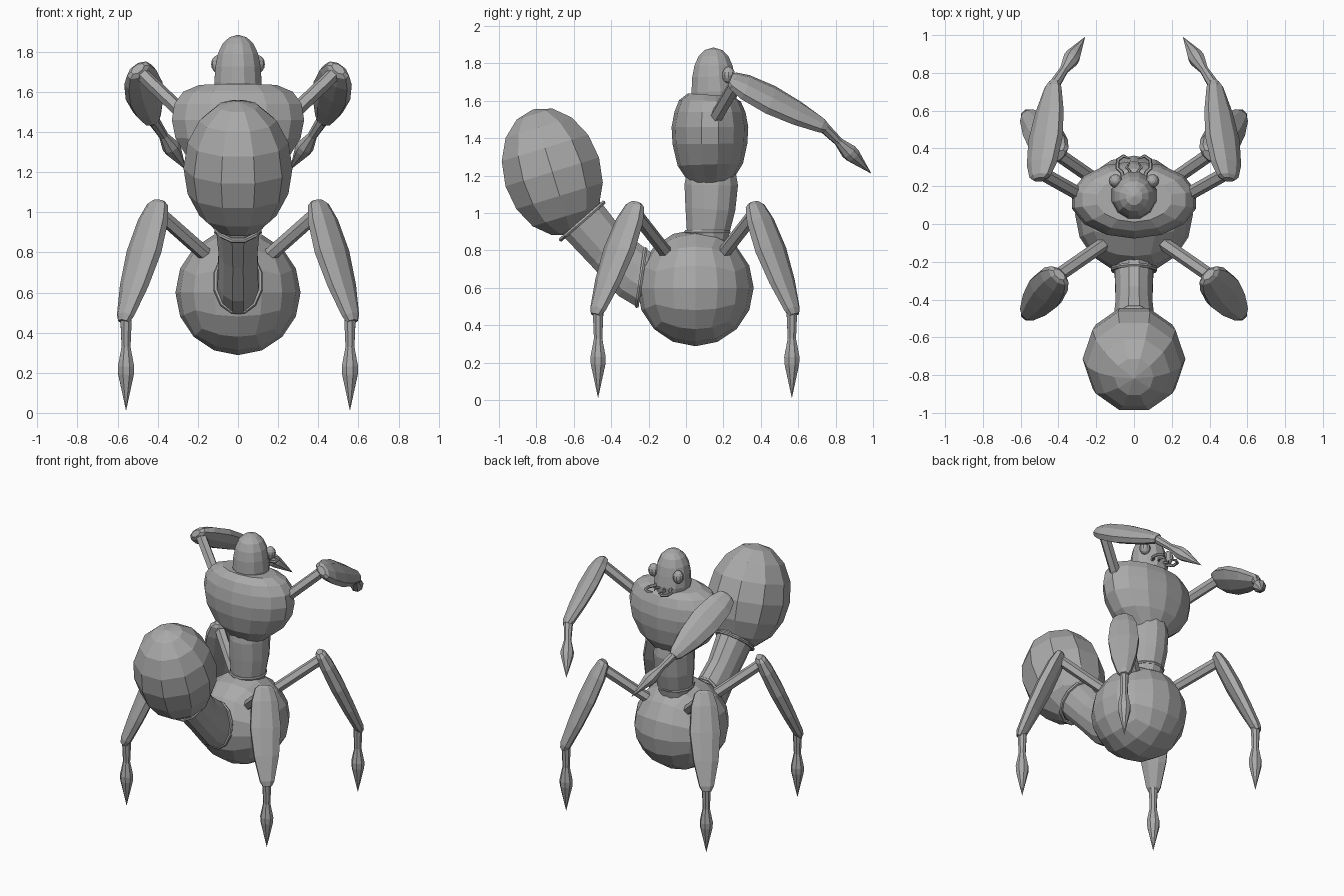
import bpy, bmesh, math
from mathutils import Vector, Matrix

if "Cube" in bpy.data.objects:
    bpy.data.objects.remove(bpy.data.objects["Cube"])

shell = bpy.data.materials.new("grey_shell")
shell.diffuse_color = (0.4, 0.4, 0.4, 1)
shell.use_nodes = True
shell.node_tree.nodes["Principled BSDF"].inputs["Base Color"].default_value = shell.diffuse_color


def finish(name, bm):
    bmesh.ops.recalc_face_normals(bm, faces=bm.faces)
    me = bpy.data.meshes.new(name)
    bm.to_mesh(me)
    bm.free()
    me.materials.append(shell)
    ob = bpy.data.objects.new(name, me)
    bpy.context.collection.objects.link(ob)
    return ob


def loft(name, path, radii, wide=(1, 0, 0), n=8, turn=0.5):
    """Skin of n-sided elliptic rings along a path; radii are (wide, thin) pairs."""
    path = [Vector(p) for p in path]
    bm, rings = bmesh.new(), []
    for i, (p, (ra, rb)) in enumerate(zip(path, radii)):
        t = (path[min(i + 1, len(path) - 1)] - path[max(i - 1, 0)]).normalized()
        u = Vector(wide)
        u = (u - t * u.dot(t)).normalized()
        v = t.cross(u)
        ang = [2 * math.pi * (k + turn) / n for k in range(n)]
        rings.append([bm.verts.new(p + u * ra * math.cos(a) + v * rb * math.sin(a)) for a in ang])
    for a, b in zip(rings, rings[1:]):
        for k in range(n):
            bm.faces.new((a[k], a[(k + 1) % n], b[(k + 1) % n], b[k]))
    bm.faces.new(rings[0])
    bm.faces.new(rings[-1])
    bmesh.ops.remove_doubles(bm, verts=bm.verts, dist=0.0005)
    return finish(name, bm)


def spindle(name, a, b, profile, wide, n=8):
    """Straight loft from a to b; profile rows are (position 0-1, wide, thin)."""
    a, b = Vector(a), Vector(b)
    return loft(name, [a.lerp(b, t) for t, _, _ in profile], [(w, h) for _, w, h in profile], wide, n)


def ball(name, center, size, segs, rings, tilt=0):
    bm = bmesh.new()
    bmesh.ops.create_uvsphere(bm, u_segments=segs, v_segments=rings, radius=1)
    turn = Matrix.Rotation(math.pi / 2, 4, 'Z')
    m = Matrix.Translation(center) @ Matrix.Rotation(tilt, 4, 'X') @ Matrix.Diagonal((*size, 1)) @ turn
    bmesh.ops.transform(bm, matrix=m, verts=bm.verts)
    return finish(name, bm)


# Lower body: a cube subdivided into a ball
bm = bmesh.new()
bmesh.ops.create_cube(bm, size=2)
bmesh.ops.subdivide_edges(bm, edges=bm.edges, cuts=3, use_grid_fill=True)
for v in bm.verts:
    q = Vector([math.tan(c * math.pi / 4) for c in v.co])
    v.co = Vector((0, 0.05, 0.6)) + q.normalized() * 0.312
finish("lower_body", bm)

# Abdomen and the stalk with a rim at each end
ball("abdomen", (0, -0.715, 1.22), (0.272, 0.275, 0.35), 10, 8, math.radians(17))
loft("abdomen_stalk", [(0, -0.2, 0.63), (0, -0.27, 0.67), (0, -0.42, 0.81), (0, -0.55, 0.96), (0, -0.6, 1.03)],
     [(0.11, 0.15), (0.105, 0.15), (0.1, 0.13), (0.115, 0.14), (0.11, 0.13)], n=12)


def rim(name, c, axis, ru, rv, thick=0.012):
    """Ring of round section around an axis lying in the yz plane."""
    axis = Vector(axis).normalized()
    v = axis.cross(Vector((1, 0, 0)))
    bm, loops = bmesh.new(), []
    for k in range(12):
        a = 2 * math.pi * (k + 0.5) / 12
        d = Vector((ru * math.cos(a), 0, 0)) + v * rv * math.sin(a)
        o = d.normalized()
        loops.append([bm.verts.new(Vector(c) + d + (o * math.cos(b) + axis * math.sin(b)) * thick)
                      for b in (i * math.pi / 3 for i in range(6))])
    for k in range(12):
        p, q = loops[k], loops[(k + 1) % 12]
        for i in range(6):
            bm.faces.new((p[i], p[(i + 1) % 6], q[(i + 1) % 6], q[i]))
    return finish(name, bm)


rim("stalk_lower_rim", (0, -0.24, 0.655), (0, -1, 0.15), 0.115, 0.158)
rim("stalk_upper_rim", (0, -0.555, 0.957), (0, -0.65, 0.75), 0.122, 0.155)

# Waist, thorax and head
loft("waist", [(0, 0.115, 0.85), (0, 0.118, 0.9), (0, 0.13, 1.02), (0, 0.135, 1.15), (0, 0.135, 1.25)],
     [(0.11, 0.11), (0.115, 0.118), (0.13, 0.138), (0.13, 0.148), (0.12, 0.13)], n=12)
rim("waist_rim", (0, 0.115, 0.9), (0, 0, 1), 0.115, 0.118, 0.01)
loft("thorax", [(0, 0.14, 1.135), (0, 0.135, 1.165), (0, 0.13, 1.26), (0, 0.128, 1.37), (0, 0.128, 1.46),
                (0, 0.128, 1.54), (0, 0.128, 1.6), (0, 0.13, 1.632)],
     [(0.07, 0.05), (0.13, 0.115), (0.25, 0.175), (0.32, 0.2), (0.338, 0.205), (0.325, 0.19),
      (0.28, 0.165), (0.2, 0.12)], n=14)
loft("head", [(0, 0.155, 1.56), (0, 0.152, 1.65), (0, 0.147, 1.73), (0, 0.147, 1.79), (0, 0.147, 1.84),
              (0, 0.147, 1.872), (0, 0.147, 1.885)],
     [(0.11, 0.115), (0.122, 0.127), (0.116, 0.118), (0.104, 0.105), (0.08, 0.082), (0.045, 0.047), (0, 0)], n=12)

# Leg shapes: strut, flattened thigh and pointed shin
STRUT = [(0, 0.036, 0.036), (1, 0.036, 0.036)]
THIGH = [(0, 0.038, 0.022), (0.03, 0.065, 0.036), (0.16, 0.093, 0.05), (0.42, 0.108, 0.054),
         (0.7, 0.088, 0.047), (0.95, 0.05, 0.036), (1, 0.032, 0.024)]
SHIN = [(0, 0.032, 0.032), (0.35, 0.024, 0.024), (0.55, 0.044, 0.044), (0.63, 0.042, 0.042), (1, 0, 0)]

for s, side in ((1, "right"), (-1, "left")):
    # Four walking legs, the back pair mirrored about the body centre
    for f, end in ((-1, "front"), (1, "rear")):
        def at(x, y, z):
            return (s * x, 0.048 + f * y, z)
        tag = end + "_" + side
        wide = (s * 0.72, -f * 0.7, 0)
        spindle(tag + "_leg_strut", at(0.14, 0.14, 0.77), at(0.4, 0.32, 1.0), STRUT, (0, 0, 1), 6)
        spindle(tag + "_thigh", at(0.395, 0.315, 1.055), at(0.57, 0.53, 0.455), THIGH, wide)
        spindle(tag + "_shin", at(0.558, 0.518, 0.5), at(0.558, 0.518, 0.01), SHIN, wide)

    # Raised grasping arm
    wide = (s * 1.35, -0.4, -0.95)
    spindle(side + "_arm_strut", (s * 0.24, 0.13, 1.46), (s * 0.49, 0.27, 1.7), STRUT, (0, 0, 1), 6)
    spindle(side + "_forearm", (s * 0.5, 0.235, 1.715), (s * 0.425, 0.75, 1.455), THIGH, wide)
    spindle(side + "_claw", (s * 0.432, 0.72, 1.475), (s * 0.258, 0.992, 1.21), SHIN, wide)

    # Eye and hooked mandible
    ball(side + "_eye", (s * 0.098, 0.228, 1.738), (0.036, 0.036, 0.045), 10, 8)
    loft(side + "_mandible", [(s * 0.05, 0.22, 1.655), (s * 0.065, 0.275, 1.65), (s * 0.088, 0.295, 1.645),
                              (s * 0.085, 0.34, 1.645), (s * 0.055, 0.36, 1.645), (s * 0.02, 0.345, 1.645)],
         [(0.011, 0.011)] * 4 + [(0.01, 0.01), (0.003, 0.003)], (0, 0, 1), 6)
    loft(side + "_palp", [(s * 0.02, 0.22, 1.655), (s * 0.022, 0.28, 1.65), (s * 0.04, 0.3, 1.648),
                          (s * 0.022, 0.325, 1.645)],
         [(0.008, 0.008)] * 3 + [(0.003, 0.003)], (0, 0, 1), 6)
